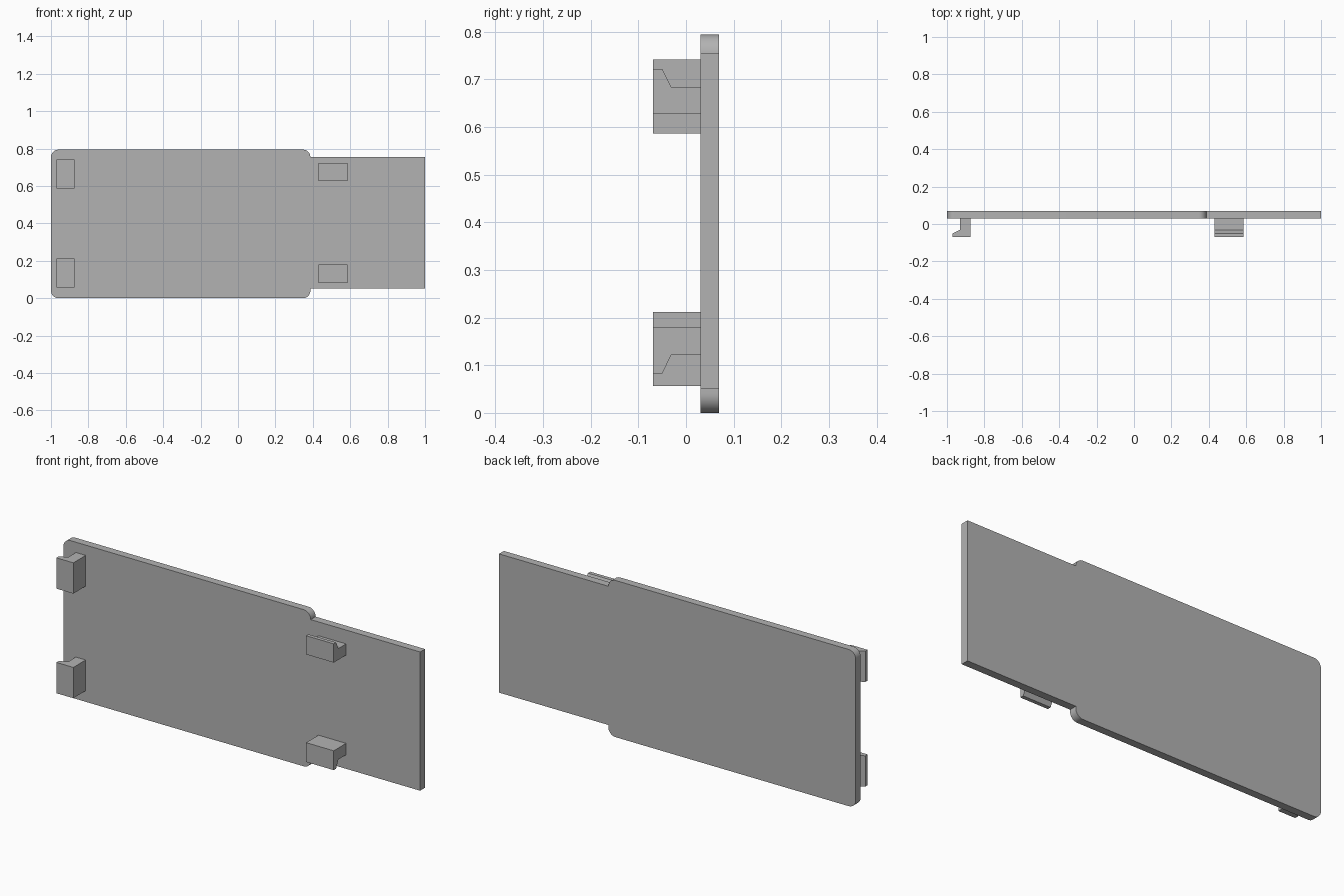
import bpy, bmesh
from math import sin, cos, pi
from mathutils import Vector

cube = bpy.data.objects.get("Cube")
if cube:
    bpy.data.objects.remove(cube, do_unlink=True)

grey = bpy.data.materials.new("plain grey")
grey.use_nodes = True
grey.diffuse_color = (0.45, 0.45, 0.45, 1)
grey.node_tree.nodes["Principled BSDF"].inputs["Base Color"].default_value = grey.diffuse_color

FRONT, FACE, BACK = -0.069, 0.03, 0.069


def extrude(name, outline, along):
    """Solid made by sweeping a closed outline along a vector."""
    bm = bmesh.new()
    face = bm.faces.new([bm.verts.new(p) for p in outline])
    swept = bmesh.ops.extrude_face_region(bm, geom=[face])["geom"]
    moved = [v for v in swept if isinstance(v, bmesh.types.BMVert)]
    bmesh.ops.translate(bm, verts=moved, vec=Vector(along))
    bmesh.ops.recalc_face_normals(bm, faces=bm.faces)
    mesh = bpy.data.meshes.new(name)
    bm.to_mesh(mesh)
    bm.free()
    mesh.materials.append(grey)
    obj = bpy.data.objects.new(name, mesh)
    bpy.context.collection.objects.link(obj)
    return obj


def arc(x, z, r, start, steps=10):
    """Quarter-circle corner, anticlockwise from the start angle."""
    angles = [start + pi / 2 * i / steps for i in range(steps + 1)]
    return [(x + r * cos(a), FACE, z + r * sin(a)) for a in angles]


# Cover plate: rounded panel with a narrower square tongue
R, TOP, END = 0.04, 0.794, 0.387
outline = arc(-1 + R, R, R, pi) + arc(END - R, R, R, -pi / 2)
outline += [(END, FACE, 0.051), (1, FACE, 0.051), (1, FACE, 0.754)]
outline += arc(END - R, TOP - R, R, 0) + arc(-1 + R, TOP - R, R, pi / 2)
plate = extrude("cover_plate", outline, (0, BACK - FACE, 0))
bpy.context.view_layer.objects.active = plate
plate.select_set(True)
bpy.ops.object.shade_smooth_by_angle()
plate.select_set(False)


def hook(inner, outer, lip):
    """Clip section as (sideways, y) pairs: a stem with a sloped lip."""
    return [(inner, FACE), (outer, FACE), (outer, -0.031),
            (lip, -0.05), (lip, FRONT), (inner, FRONT)]


# End clips, lips pointing to the plate's short edge
for name, z in (("lower_end_clip", 0.056), ("upper_end_clip", 0.586)):
    extrude(name, [(s, y, z) for s, y in hook(-0.875, -0.93, -0.97)], (0, 0, 0.156))

# Tongue clips, lips pointing to the top and bottom edges
for name, section in (("lower_tongue_clip", hook(0.18, 0.122, 0.082)),
                      ("upper_tongue_clip", hook(0.627, 0.684, 0.722))):
    extrude(name, [(0.43, y, s) for s, y in section], (0.155, 0, 0))
